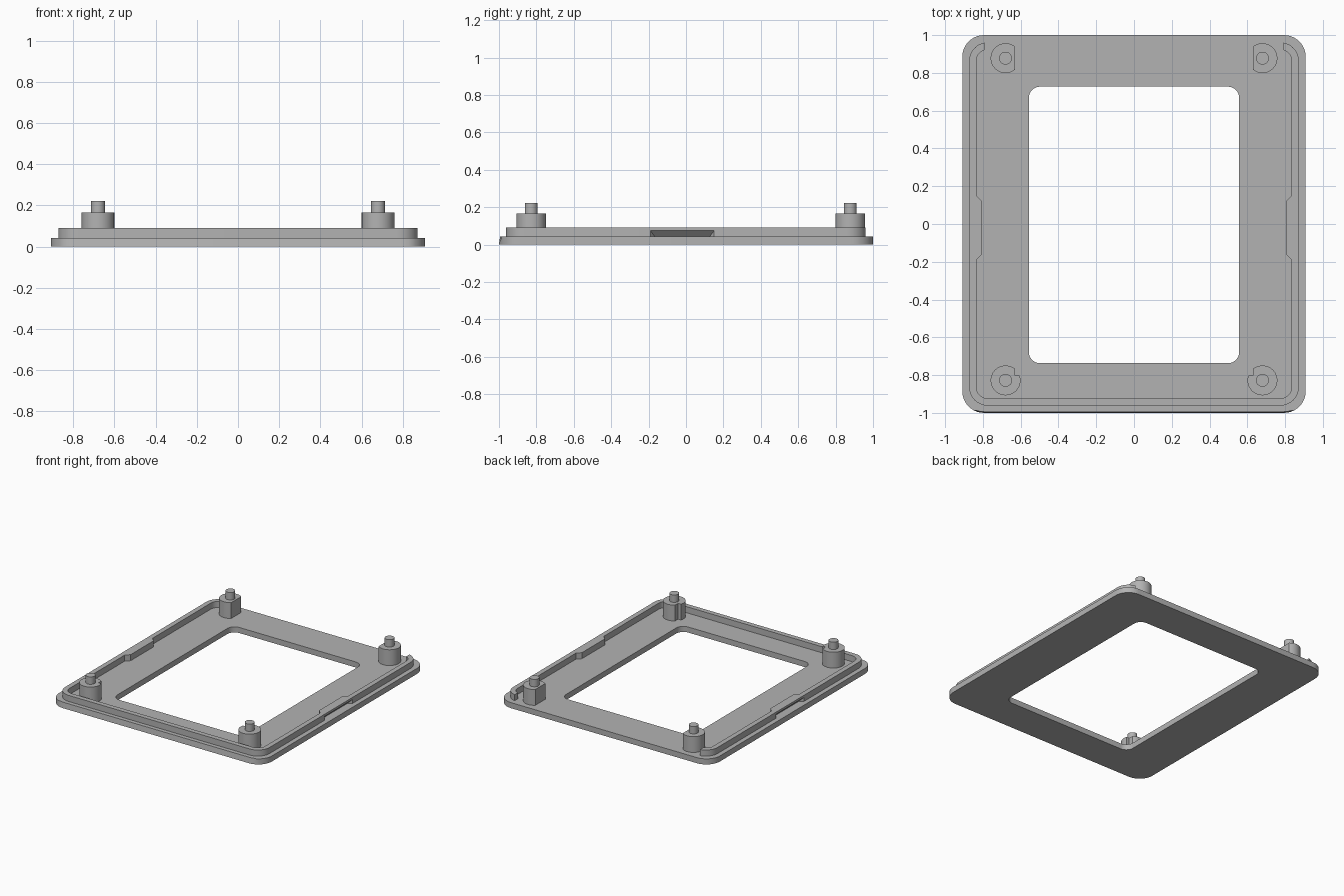
import bpy, bmesh
from math import acos, asin, cos, sin, pi, radians

cube = bpy.data.objects.get("Cube")
if cube:
    bpy.data.objects.remove(cube, do_unlink=True)

grey = bpy.data.materials.new("matte grey")
grey.use_nodes = True
grey.diffuse_color = (0.45, 0.45, 0.45, 1)
grey.node_tree.nodes["Principled BSDF"].inputs["Base Color"].default_value = grey.diffuse_color

PLATE_TOP, LIP_TOP, POST_TOP, PIN_TOP = 0.043, 0.09, 0.165, 0.222


def finish(bm, name):
    bmesh.ops.recalc_face_normals(bm, faces=bm.faces)
    mesh = bpy.data.meshes.new(name)
    bm.to_mesh(mesh)
    bm.free()
    mesh.materials.append(grey)
    obj = bpy.data.objects.new(name, mesh)
    bpy.context.collection.objects.link(obj)
    return obj


def smooth(obj):
    bpy.ops.object.select_all(action='DESELECT')
    obj.select_set(True)
    bpy.context.view_layer.objects.active = obj
    bpy.ops.object.shade_smooth_by_angle(angle=radians(25))


def slab(name, outlines, z0, z1):
    """Extrude a set of flat outlines that share edges."""
    bm = bmesh.new()
    for pts in outlines:
        bm.faces.new([bm.verts.new((x, y, z0)) for x, y in pts])
    bmesh.ops.remove_doubles(bm, verts=bm.verts, dist=1e-5)
    ext = bmesh.ops.extrude_face_region(bm, geom=bm.faces[:], use_keep_orig=True)
    for v in ext["geom"]:
        if isinstance(v, bmesh.types.BMVert):
            v.co.z = z1
    return finish(bm, name)


def arc(cx, cy, r, a0, a1, n=10):
    return [(cx + r * cos(a0 + (a1 - a0) * i / n),
             cy + r * sin(a0 + (a1 - a0) * i / n)) for i in range(n + 1)]


def rounded_rect(hx, y0, y1, r):
    corners = [(hx - r, y1 - r), (r - hx, y1 - r), (r - hx, y0 + r), (hx - r, y0 + r)]
    pts = []
    for k, (cx, cy) in enumerate(corners):
        pts += arc(cx, cy, r, k * pi / 2, (k + 1) * pi / 2)
    return pts


def strip(outer, inner, closed):
    n = len(outer)
    return [(outer[i], outer[(i + 1) % n], inner[(i + 1) % n], inner[i])
            for i in range(n if closed else n - 1)]


# Base plate with window; its front face leans back very slightly
plate = slab("base_plate",
             strip(rounded_rect(0.909, -1, 1, 0.115),
                   rounded_rect(0.557, -0.737, 0.727, 0.06), True), 0, PLATE_TOP)
for v in plate.data.vertices:
    if v.co.z > 0.01 and v.co.y < -0.99:
        v.co.y += 0.006
smooth(plate)

# Raised lip on three sides, with a thicker pad at the middle of each long side
CX, CY, R_OUT, R_IN, END_X = 0.773, 0.862, 0.1, 0.062, 0.792
pad = [(0.15, 0), (0.12, 0.03), (-0.16, 0.03), (-0.19, 0)]


def lip_half(r, pad_scale):
    pts = arc(CX, CY, r, acos((END_X - CX) / r), 0)
    pts += [(CX + r - d * pad_scale, y) for y, d in pad]
    return pts + arc(CX, -CY, r, 0, -pi / 2)


def lip_path(r, pad_scale):
    half = lip_half(r, pad_scale)
    return half + [(-x, y) for x, y in reversed(half)]


lip = slab("raised_lip", strip(lip_path(R_OUT, 0), lip_path(R_IN, 1), False),
           PLATE_TOP, LIP_TOP)

# Wedge-shaped finger grooves cut into the outside of the lip
for side in (-1, 1):
    bm = bmesh.new()
    for x, y0, y1, z in ((0.88, -0.19, 0.15, 0.074), (0.873, -0.19, 0.15, 0.074),
                         (0.88, -0.19, 0.15, 0.04), (0.873, -0.19, 0.15, 0.04),
                         (0.84, -0.165, 0.125, 0.04)):
        for y in (y0, y1):
            bm.verts.new((side * x, y, z))
    bmesh.ops.convex_hull(bm, input=bm.verts)
    cutter = finish(bm, "groove_cutter")
    cutter.hide_render = True
    mod = lip.modifiers.new("groove", 'BOOLEAN')
    mod.operation, mod.solver, mod.object = 'DIFFERENCE', 'EXACT', cutter
    bpy.context.view_layer.objects.active = lip
    bpy.ops.object.modifier_apply(modifier=mod.name)
    bpy.data.objects.remove(cutter, do_unlink=True)
smooth(lip)

# Corner posts with pins: flat inner side at the back, notched corner at the front
POST_R, PIN_R, FLAT, NOTCH = 0.079, 0.034, 0.05, 0.025
a = acos(FLAT / POST_R)
back_shape = arc(0, 0, POST_R, a, 2 * pi - a, 36)
front_shape = arc(0, 0, POST_R, a, 2 * pi + asin(NOTCH / POST_R), 40) + [(FLAT, NOTCH)]
pin_shape = arc(0, 0, PIN_R, 0, 2 * pi * 31 / 32, 31)

for side, side_name in ((-1, "right"), (1, "left")):
    for end, y, shape in (("back", 0.878, back_shape), ("front", -0.828, front_shape)):
        for part, pts, z0, z1 in (("post", shape, PLATE_TOP, POST_TOP),
                                  ("pin", pin_shape, POST_TOP, PIN_TOP)):
            moved = [(side * (0.68 - px), y + py) for px, py in pts]
            smooth(slab(f"{end}_{side_name}_{part}", [moved], z0, z1))
